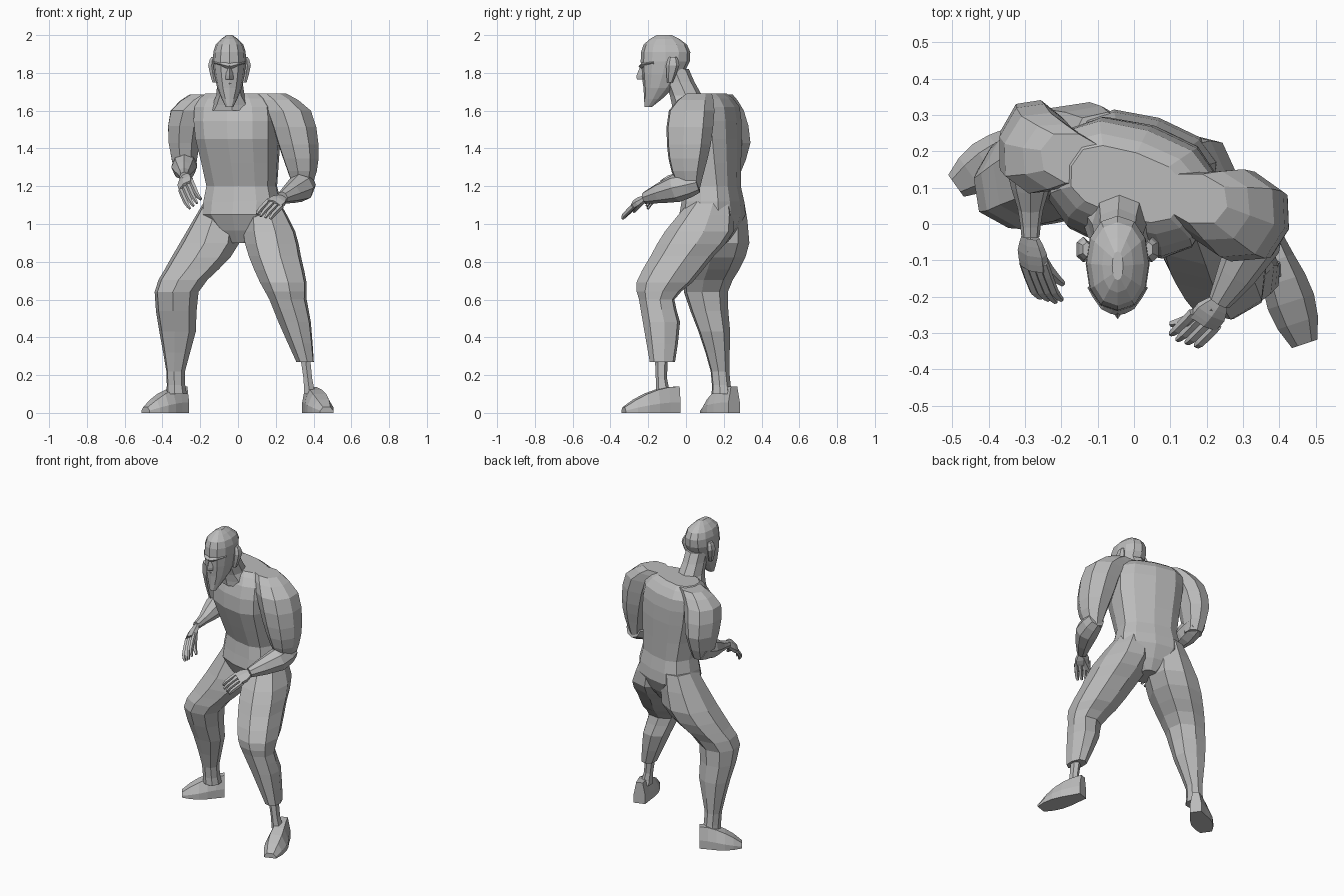
import bpy, bmesh
from math import sin, cos, pi, radians
from mathutils import Vector

cube = bpy.data.objects.get("Cube")
if cube:
    bpy.data.objects.remove(cube, do_unlink=True)

colour = (.5, .5, .5, 1)
grey = bpy.data.materials.new("plain grey")
grey.use_nodes = True
grey.diffuse_color = colour
grey.node_tree.nodes["Principled BSDF"].inputs["Base Color"].default_value = colour
UP = Vector((0, 0, 1))


def loft(name, rings):
    """Skin a list of equal point rings and cap both ends."""
    bm = bmesh.new()
    loops = [[bm.verts.new(point) for point in ring] for ring in rings]
    for lower, upper in zip(loops, loops[1:]):
        for i in range(len(lower)):
            bm.faces.new((lower[i - 1], lower[i], upper[i], upper[i - 1]))
    bm.faces.new(loops[0])
    bm.faces.new(loops[-1])
    bmesh.ops.recalc_face_normals(bm, faces=bm.faces)
    mesh = bpy.data.meshes.new(name)
    bm.to_mesh(mesh)
    bm.free()
    mesh.materials.append(grey)
    bpy.context.collection.objects.link(bpy.data.objects.new(name, mesh))


def smooth(keys):
    """Add a curved halfway station between each pair of stations."""
    keys = [Vector(key) for key in keys]
    result = [keys[0]]
    for i in range(1, len(keys)):
        before, after = keys[max(i - 2, 0)], keys[min(i + 1, len(keys) - 1)]
        middle = ((keys[i - 1] + keys[i]) * 9 - before - after) / 16
        result += [middle, keys[i]]
    return result


def bow(value, power):
    return abs(value) ** power * (1 if value > 0 else -1)


def ellipse(centre, wide, deep, sides, power=1):
    """Ring with a corner at its front; a power below one makes it boxier."""
    angles = [2 * pi * k / sides - pi / 2 for k in range(sides)]
    return [centre + wide * bow(cos(a), power) + deep * bow(sin(a), power)
            for a in angles]


def column(name, keys, yaw=0, sides=8, power=.85):
    """Level rings; each key is x, y, z, half width, half depth."""
    turn = radians(yaw)
    across = Vector((cos(turn), sin(turn), 0))
    back = UP.cross(across)
    loft(name, [ellipse(key.xyz, across * key[3], back * key[4], sides, power)
                for key in smooth(keys)])


def tube(name, keys, sides=6, side=None, flat=1):
    """Rings square to a path; each key is x, y, z, radius."""
    keys = smooth(keys)
    rings = []
    for i, key in enumerate(keys):
        ahead, behind = keys[min(i + 1, len(keys) - 1)], keys[max(i - 1, 0)]
        along = (ahead.xyz - behind.xyz).normalized()
        wide = side or along.cross(UP)
        wide = (wide - along * wide.dot(along)).normalized() * key[3]
        rings.append(ellipse(key.xyz, wide, along.cross(wide) * flat, sides))
    loft(name, rings)


def at(point, radius):
    return (*point, radius)


def hand(label, wrist, knuckle, tip, spread, inward):
    """Flat palm, four curling fingers and a thumb."""
    reach = knuckle - wrist
    tube(label + "_palm", [at(wrist, .03), at(wrist + reach / 2, .05),
                           at(knuckle, .047)], side=spread, flat=.45)
    for i, finger in enumerate(("index", "middle", "ring", "little")):
        offset = spread * (i - 1.5)
        bend = knuckle.lerp(tip, .5) + offset + reach * .2
        end = tip + offset - reach * .08 * abs(i - 1)
        tube(f"{label}_{finger}_finger",
             [at(knuckle + offset - reach * .15, .014), at(bend, .013), at(end, .007)],
             sides=5, side=spread)
    thumb = tip + Vector((inward * .03, .05, .03))
    base = wrist + reach * .3
    tube(label + "_thumb", [at(base, .022), at(base.lerp(thumb, .5) + reach * .2, .018),
                            at(thumb, .008)], sides=5, side=spread)


def foot(name, heel, toe, stations=6):
    """Flat sole, high at the heel and sloping down to the toe."""
    heel, toe = Vector((*heel, 0)), Vector((*toe, 0))
    side = UP.cross(toe - heel).normalized()
    half = ((1, 0), (1, .4), (.55, 1))
    outline = list(half) + [(-a, b) for a, b in reversed(half)]
    rings = []
    for i in range(stations):
        f = i / (stations - 1)
        width, height = .037 + .03 * sin(pi * f ** 1.3), .14 - .11 * f * f
        rings.append([heel.lerp(toe, f) + side * width * a + UP * height * b
                      for a, b in outline])
    loft(name, rings)


# Torso, turned so its left shoulder leads, and neck
column("torso", [(.02, .14, .9, .05, .08), (.02, .14, 1.05, .21, .16),
                 (.02, .14, 1.2, .19, .135), (0, .1, 1.45, .225, .18),
                 (-.01, .11, 1.62, .225, .155), (-.02, .11, 1.69, .16, .09)],
       yaw=-18, sides=12, power=.75)
column("neck", [(-.03, .06, 1.6, .13, .13), (-.04, 0, 1.68, .075, .085),
                (-.045, -.06, 1.82, .065, .075)])

# Head with a centre ridge and pointed chin
MID = -.045
column("head", [(MID, -.2, 1.62, .02, .02), (MID, -.145, 1.72, .065, .08),
                (MID, -.11, 1.86, .088, .13), (MID, -.11, 1.95, .073, .115),
                (MID, -.115, 2, .015, .04)], sides=12, power=.9)
column("nose", [(MID, -.228, 1.765, .02, .03), (MID, -.232, 1.785, .02, .03),
                (MID, -.222, 1.84, .01, .018)], sides=4)
column("mouth", [(MID, -.19, 1.725, .025, .03), (MID, -.195, 1.745, .042, .035),
                 (MID, -.195, 1.757, .03, .03)], sides=6)
for s, label in ((1, "left"), (-1, "right")):
    tube(label + "_brow", [(MID, -.238, 1.835, .013), (MID + s * .035, -.222, 1.845, .016),
                           (MID + s * .075, -.17, 1.855, .01)], sides=4)
    column(label + "_ear", [(MID + s * .08, -.085, 1.75, .012, .015),
                            (MID + s * .095, -.07, 1.84, .02, .035),
                            (MID + s * .085, -.07, 1.885, .012, .02)], sides=6)

# Upper arms with heavy shoulders
column("left_upper_arm", [(.17, .07, 1.69, .09, .07), (.27, .03, 1.6, .12, .125),
                          (.32, .015, 1.42, .11, .12), (.34, .01, 1.28, .08, .09),
                          (.34, .02, 1.17, .04, .05)], yaw=-15)
column("right_upper_arm", [(-.17, .18, 1.685, .09, .07), (-.26, .195, 1.6, .1, .115),
                           (-.285, .235, 1.43, .085, .11), (-.28, .23, 1.27, .055, .06)],
       yaw=-15)

# Forearms and hands
left_wrist = Vector((.235, -.215, 1.14))
right_wrist = Vector((-.285, -.035, 1.25))
tube("left_forearm", [(.35, .06, 1.22, .055), (.33, -.05, 1.19, .075),
                      at(left_wrist, .032)], sides=8)
tube("right_forearm", [(-.28, .27, 1.33, .06), (-.285, .16, 1.3, .068),
                       (-.285, .04, 1.265, .035), at(right_wrist, .025)], sides=8)
hand("left", left_wrist, Vector((.19, -.27, 1.105)), Vector((.13, -.325, 1.035)),
     Vector((.022, -.012, -.01)), -1)
hand("right", right_wrist, Vector((-.275, -.12, 1.2)), Vector((-.225, -.215, 1.1)),
     Vector((-.018, 0, -.018)), 1)

# Legs, with a bare ankle on the left
column("left_leg", [(.13, .13, 1.12, .09, .11), (.165, .07, .96, .14, .185),
                    (.195, -.02, .83, .14, .17), (.24, -.115, .69, .125, .15),
                    (.265, -.155, .6, .1, .095), (.3, -.13, .48, .087, .1),
                    (.355, -.125, .27, .047, .068)], yaw=10)
column("right_leg", [(-.09, .2, 1.12, .09, .11), (-.15, .18, .9, .16, .158),
                     (-.245, .14, .76, .145, .145), (-.325, .105, .64, .118, .118),
                     (-.32, .15, .43, .098, .085), (-.33, .18, .22, .05, .05),
                     (-.325, .19, .1, .055, .055)], yaw=-10)
column("left_ankle", [(.355, -.13, .3, .03, .035), (.37, -.13, .18, .026, .03),
                      (.38, -.12, .1, .035, .04)], sides=6)
foot("left_foot", (.375, -.04), (.47, -.33))
foot("right_foot", (-.28, .255), (-.49, .105))
